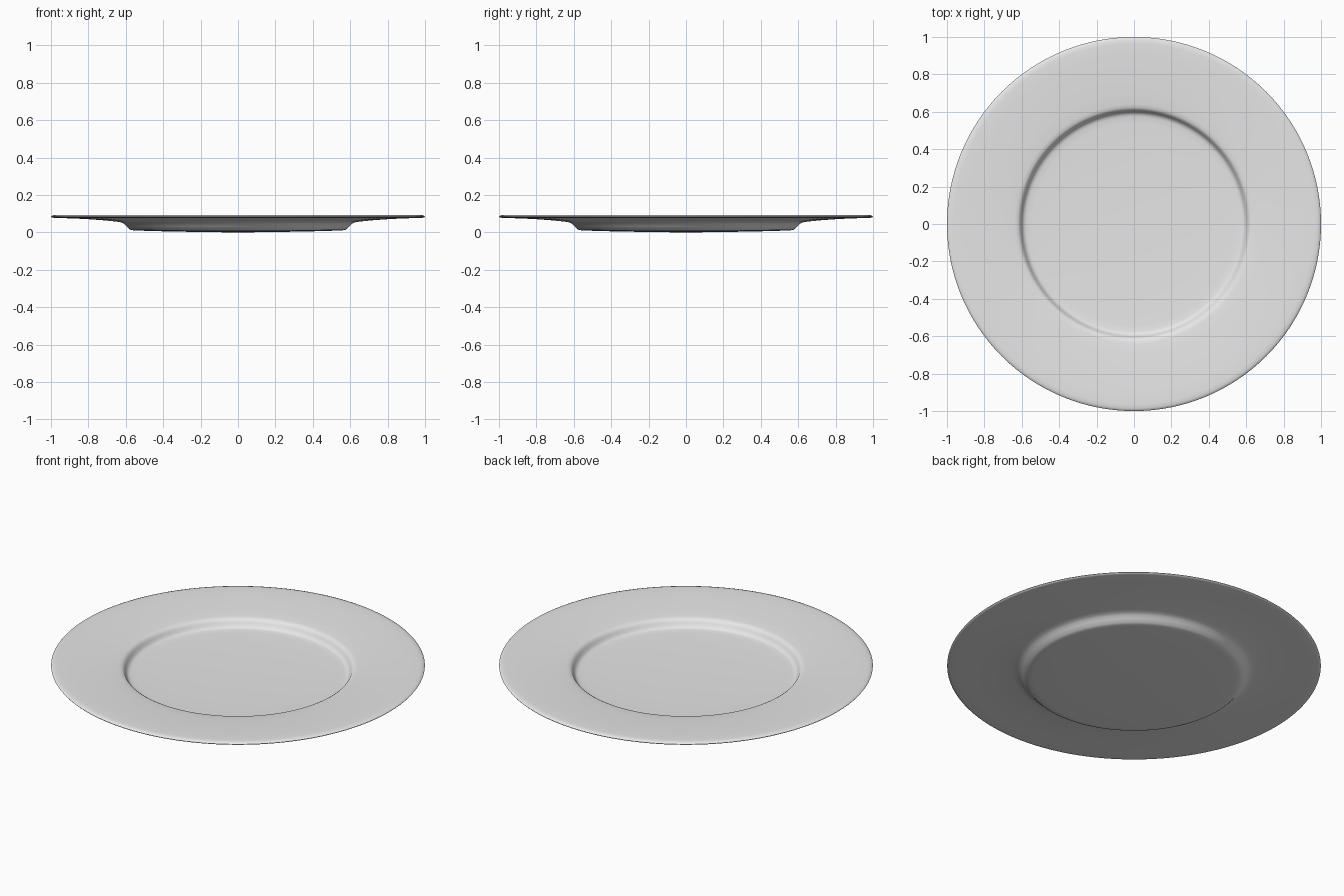
import bpy, bmesh, math

cube = bpy.data.objects.get("Cube")
if cube:
    bpy.data.objects.remove(cube, do_unlink=True)

# Glazed ceramic
ceramic = bpy.data.materials.new("Light grey ceramic")
ceramic.use_nodes = True
ceramic.diffuse_color = (0.8, 0.8, 0.8, 1)
ceramic.node_tree.nodes["Principled BSDF"].inputs["Base Color"].default_value = (0.8, 0.8, 0.8, 1)

# Half section (radius, height): underside from the centre out, then the top back in
profile = [
    (0, 0.0), (0.2, 0.002), (0.4, 0.006), (0.54, 0.010), (0.568, 0.012),
    (0.58, 0.017), (0.597, 0.033), (0.61, 0.046), (0.625, 0.054), (0.65, 0.058),
    (0.72, 0.065), (0.82, 0.072), (0.92, 0.076), (0.985, 0.078),
    (0.997, 0.080), (1.0, 0.084), (0.997, 0.088), (0.985, 0.092), (0.965, 0.093),
    (0.9, 0.091), (0.8, 0.087), (0.7, 0.081), (0.64, 0.077), (0.622, 0.074),
    (0.612, 0.068), (0.604, 0.055), (0.596, 0.041), (0.587, 0.033), (0.574, 0.030),
    (0.54, 0.028), (0.4, 0.024), (0.2, 0.021), (0, 0.020),
]

# Lathe the section into a closed plate
bm = bmesh.new()
verts = [bm.verts.new((r, 0, z)) for r, z in profile]
edges = [bm.edges.new(pair) for pair in zip(verts, verts[1:])]
bmesh.ops.spin(bm, geom=verts + edges, cent=(0, 0, 0), axis=(0, 0, 1),
               angle=math.tau, steps=128, use_merge=True)
bmesh.ops.remove_doubles(bm, verts=bm.verts[:], dist=1e-5)
bmesh.ops.recalc_face_normals(bm, faces=bm.faces[:])
mesh = bpy.data.meshes.new("plate")
bm.to_mesh(mesh)
bm.free()
mesh.materials.append(ceramic)

plate = bpy.data.objects.new("plate", mesh)
bpy.context.collection.objects.link(plate)
bpy.ops.object.select_all(action="DESELECT")
plate.select_set(True)
bpy.context.view_layer.objects.active = plate
bpy.ops.object.shade_smooth_by_angle(angle=math.radians(50))
